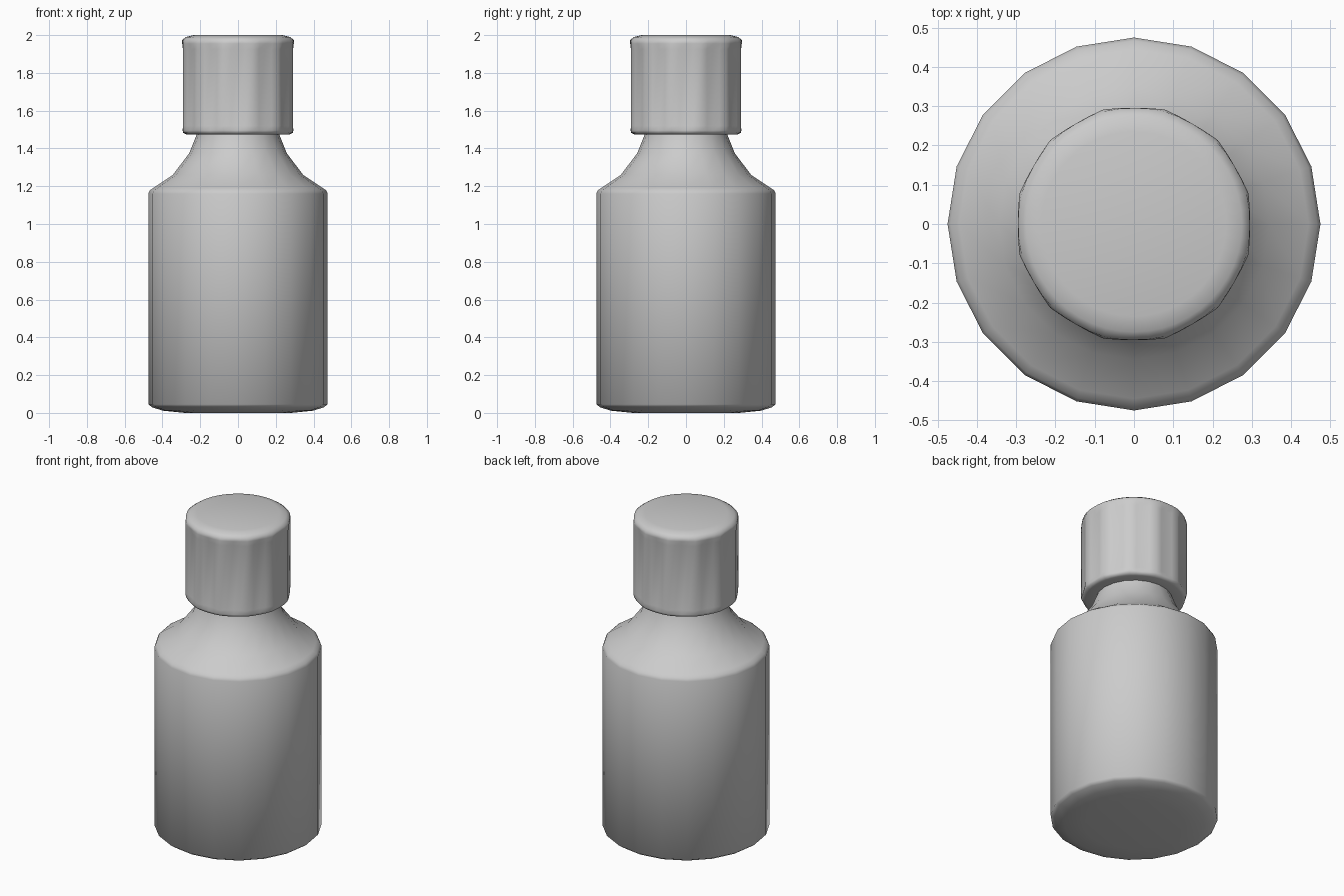
import bpy, bmesh
from math import sin, cos, pi, radians

if "Cube" in bpy.data.objects:
    bpy.data.objects.remove(bpy.data.objects["Cube"])


def lathe(name, rows, segs, radius, angle):
    """Skin rings (r, z, fluted) from bottom to top; end rings are closed flat."""
    bm = bmesh.new()
    rings = []
    for r, z, f in rows:
        ring = []
        for k in range(segs):
            a = 2 * pi * k / segs
            rr = radius(r, f, k)
            ring.append(bm.verts.new((rr * cos(a), rr * sin(a), z)))
        rings.append(ring)
    for lo, hi in zip(rings, rings[1:]):
        for k in range(segs):
            n = (k + 1) % segs
            bm.faces.new((lo[k], lo[n], hi[n], hi[k]))
    bm.faces.new(rings[0][::-1])
    bm.faces.new(rings[-1])
    me = bpy.data.meshes.new(name)
    bm.to_mesh(me)
    bm.free()
    ob = bpy.data.objects.new(name, me)
    bpy.context.collection.objects.link(ob)
    bpy.ops.object.select_all(action='DESELECT')
    ob.select_set(True)
    bpy.context.view_layer.objects.active = ob
    bpy.ops.object.shade_smooth_by_angle(angle=radians(angle))
    return ob


# Bottle body: 20-sided, sloped shoulder and short neck
body = [(0.28, 0.0, 0), (0.40, 0.012, 0), (0.455, 0.03, 0), (0.475, 0.045, 0),
        (0.475, 1.16, 0), (0.467, 1.178, 0), (0.445, 1.193, 0), (0.345, 1.26, 0),
        (0.258, 1.375, 0), (0.218, 1.475, 0), (0.21, 1.53, 0)]
lathe("bottle_body", body, 20, lambda r, f, k: r, 60)

# Screw cap: twelve shallow grooves stopping short of the rims
DIP = (0.016, 0.011, 0.0, 0.011)
cap = [(0.20, 1.478, 0), (0.275, 1.475, 0), (0.293, 1.482, 0.2), (0.301, 1.495, 0.5),
       (0.302, 1.52, 1), (0.302, 1.925, 1), (0.302, 1.955, 0.4),
       (0.297, 1.975, 0.1), (0.275, 1.99, 0), (0.235, 2.0, 0)]
lathe("screw_cap", cap, 48, lambda r, f, k: r - f * DIP[k % 4], 60)
